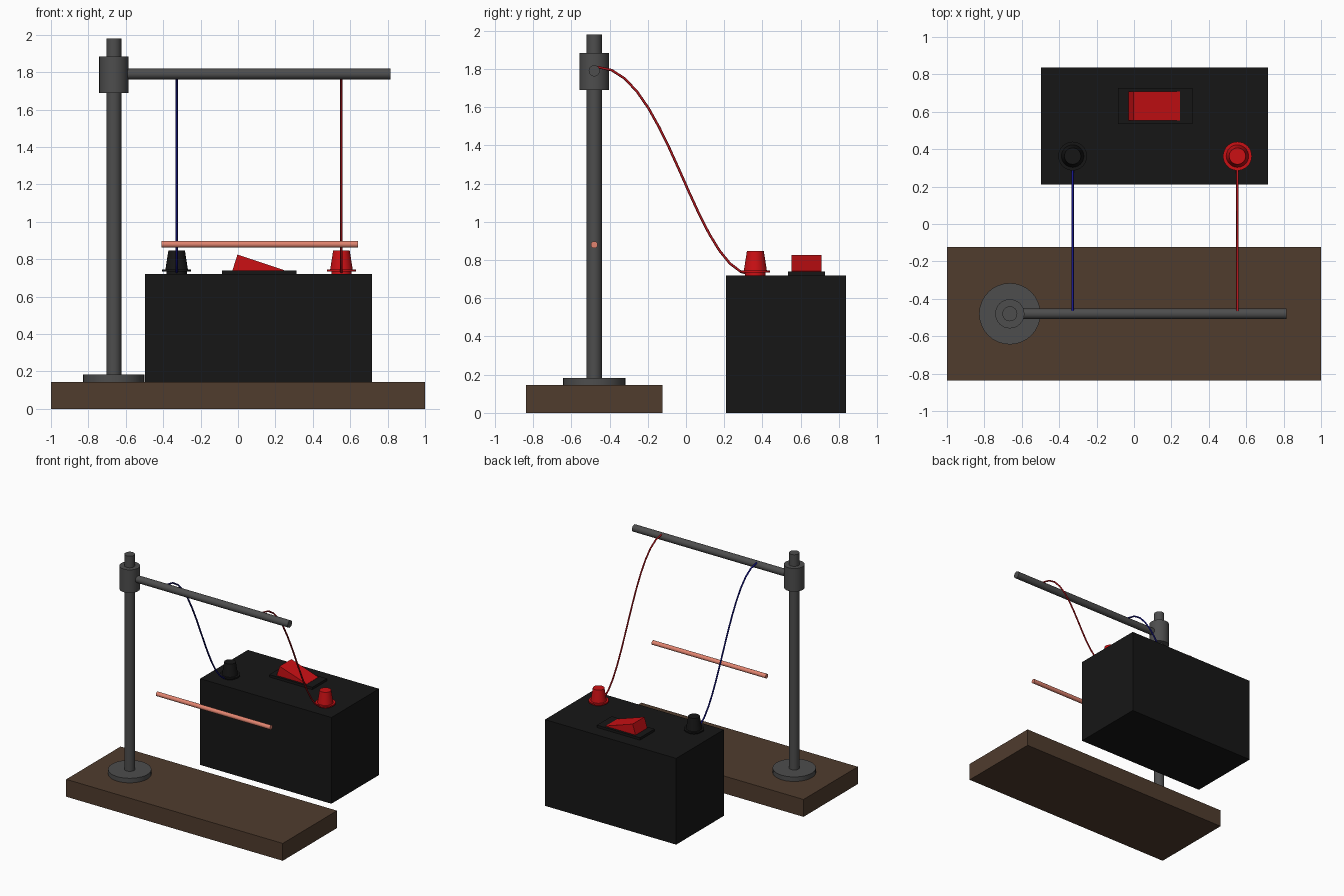
import bpy, math

if "Cube" in bpy.data.objects:
    bpy.data.objects.remove(bpy.data.objects["Cube"])

def mat(name, r, g, b):
    m = bpy.data.materials.new(name)
    m.diffuse_color = (r, g, b, 1)
    m.use_nodes = True
    m.node_tree.nodes["Principled BSDF"].inputs["Base Color"].default_value = m.diffuse_color
    return m

WOOD = mat("wood", 0.08, 0.045, 0.027)
STEEL = mat("dark_steel", 0.075, 0.075, 0.075)
BLACK = mat("black_plastic", 0.008, 0.008, 0.008)
RED = mat("red_plastic", 0.6, 0.005, 0.007)
COPPER = mat("copper", 0.75, 0.23, 0.16)
BLUE_WIRE = mat("blue_wire", 0.008, 0.008, 0.25)
RED_WIRE = mat("red_wire", 0.45, 0.008, 0.012)

def mesh_obj(name, verts, faces, m):
    me = bpy.data.meshes.new(name)
    me.from_pydata(verts, [], faces)
    ob = bpy.data.objects.new(name, me)
    bpy.context.collection.objects.link(ob)
    me.materials.append(m)
    return ob

def smooth(ob):
    bpy.ops.object.select_all(action='DESELECT')
    ob.select_set(True)
    bpy.context.view_layer.objects.active = ob
    bpy.ops.object.shade_smooth_by_angle(angle=math.radians(35))

def prism(name, profile, y0, y1, m):
    """Extrude a counter-clockwise xz profile along y."""
    n = len(profile)
    verts = [(x, y, z) for y in (y0, y1) for x, z in profile]
    faces = [tuple(range(n)), tuple(range(2 * n - 1, n - 1, -1))]
    faces += [(i, i + n, (i + 1) % n + n, (i + 1) % n) for i in range(n)]
    return mesh_obj(name, verts, faces, m)

def box(name, x0, x1, y0, y1, z0, z1, m):
    return prism(name, [(x0, z0), (x1, z0), (x1, z1), (x0, z1)], y0, y1, m)

def lathe(name, profile, x, y, m, n=32):
    """Revolve a bottom-to-top (radius, z) profile about a vertical axis."""
    verts = [(x + r * math.cos(2 * math.pi * i / n), y + r * math.sin(2 * math.pi * i / n), z)
             for r, z in profile for i in range(n)]
    k = len(profile)
    faces = [tuple(range(n - 1, -1, -1)), tuple(range((k - 1) * n, k * n))]
    faces += [(j * n + i, j * n + (i + 1) % n, (j + 1) * n + (i + 1) % n, (j + 1) * n + i)
              for j in range(k - 1) for i in range(n)]
    ob = mesh_obj(name, verts, faces, m)
    smooth(ob)
    return ob

def rod_x(name, x0, x1, y, z, r, m):
    bpy.ops.mesh.primitive_cylinder_add(vertices=32, radius=r, depth=x1 - x0,
                                        location=((x0 + x1) / 2, y, z),
                                        rotation=(0, math.pi / 2, 0))
    ob = bpy.context.object
    ob.name = name
    ob.data.materials.append(m)
    smooth(ob)

# Retort stand
SX, SY = -0.664, -0.48
box("base_board", -1, 1, -0.838, -0.122, 0, 0.145, WOOD)
lathe("stand_foot", [(0.164, 0.145), (0.164, 0.183)], SX, SY, STEEL)
lathe("stand_pole", [(0.04, 0.15), (0.04, 1.98)], SX, SY, STEEL)
lathe("pole_clamp", [(0.078, 1.69), (0.078, 1.883)], SX, SY, STEEL)
rod_x("stand_arm", -0.66, 0.815, SY, 1.79, 0.029, STEEL)

# Hanging copper rod
rod_x("copper_rod", -0.41, 0.642, SY, 0.88, 0.018, COPPER)

# Power supply with rocker switch
box("supply_case", -0.496, 0.716, 0.21, 0.838, 0, 0.72, BLACK)
box("switch_plate", -0.085, 0.312, 0.535, 0.728, 0.715, 0.74, BLACK)
prism("switch_rocker", [(-0.031, 0.736), (0.247, 0.736), (0.247, 0.742), (-0.003, 0.825)],
      0.553, 0.708, RED)

# Terminals and wires
for side, x, m, wm in (("black", -0.328, BLACK, BLUE_WIRE), ("red", 0.553, RED, RED_WIRE)):
    lathe(side + "_terminal",
          [(0.054, 0.715), (0.054, 0.735), (0.077, 0.735), (0.077, 0.746), (0.06, 0.746),
           (0.056, 0.772), (0.044, 0.848)], x, 0.363, m)
    cu = bpy.data.curves.new(side + "_wire", 'CURVE')
    cu.dimensions = '3D'
    cu.bevel_depth = 0.0065
    cu.bevel_resolution = 2
    cu.resolution_u = 14
    cu.use_fill_caps = True
    sp = cu.splines.new('BEZIER')
    sp.bezier_points.add(1)
    ends = (((-0.83, 1.81), (-0.465, 1.81), (-0.1, 1.81)),
            ((0.05, 0.722), (0.35, 0.722), (0.65, 0.722)))
    for bp, (hl, co, hr) in zip(sp.bezier_points, ends):
        bp.handle_left_type = bp.handle_right_type = 'FREE'
        bp.handle_left, bp.co, bp.handle_right = (x, *hl), (x, *co), (x, *hr)
    cu.materials.append(wm)
    bpy.context.collection.objects.link(bpy.data.objects.new(side + "_wire", cu))
